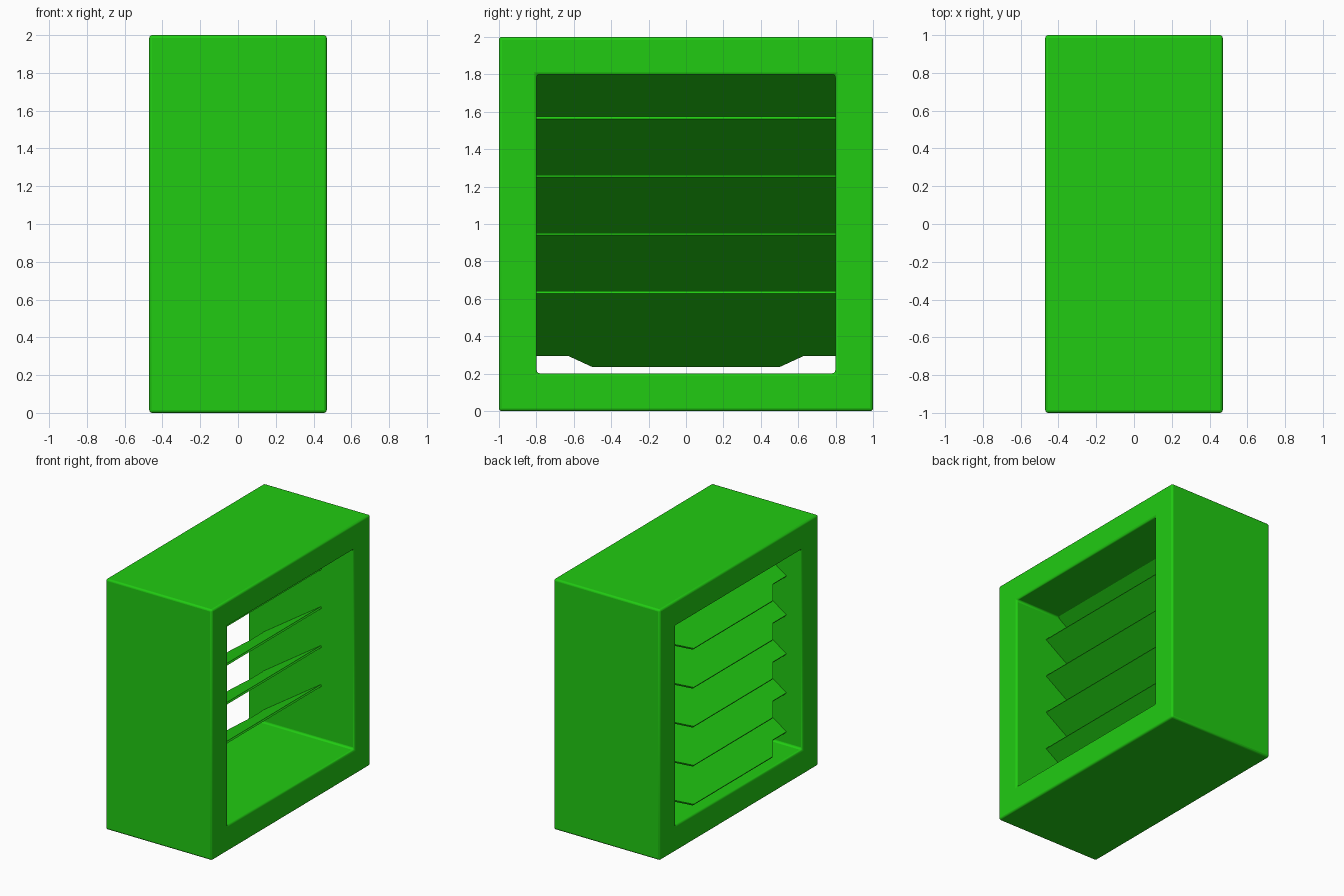
import bpy, bmesh, math
from mathutils import Vector

if "Cube" in bpy.data.objects:
    bpy.data.objects.remove(bpy.data.objects["Cube"])

green = bpy.data.materials.new("green")
green.diffuse_color = (0.015, 0.6, 0.006, 1)
green.use_nodes = True
green.node_tree.nodes["Principled BSDF"].inputs["Base Color"].default_value = green.diffuse_color


def finish(name, bm):
    bmesh.ops.recalc_face_normals(bm, faces=bm.faces)
    mesh = bpy.data.meshes.new(name)
    bm.to_mesh(mesh)
    bm.free()
    obj = bpy.data.objects.new(name, mesh)
    bpy.context.collection.objects.link(obj)
    mesh.materials.append(green)
    return obj


def extrude_ngon(bm, points, offset):
    face = bm.faces.new([bm.verts.new(p) for p in points])
    ext = bmesh.ops.extrude_face_region(bm, geom=[face], use_keep_orig=True)
    verts = [v for v in ext["geom"] if isinstance(v, bmesh.types.BMVert)]
    bmesh.ops.translate(bm, verts=verts, vec=offset)


# Square frame: outer and inner rings at both depths, rounded edges
D = 0.47
bm = bmesh.new()
corners = [(-1, -1), (1, -1), (1, 1), (-1, 1)]
ring = lambda x, r: [bm.verts.new((x, a * r, 1 + b * r)) for a, b in corners]
loops = [ring(-D, 1), ring(D, 1), ring(D, 0.798), ring(-D, 0.798)]
for k in range(4):
    a, b = loops[k], loops[(k + 1) % 4]
    for i in range(4):
        j = (i + 1) % 4
        bm.faces.new((a[i], a[j], b[j], b[i]))
frame = finish("frame", bm)
bevel = frame.modifiers.new("rounded_edges", 'BEVEL')
bevel.width = 0.015
bevel.segments = 3
bevel.limit_method = 'ANGLE'
bpy.context.view_layer.objects.active = frame
frame.select_set(True)
bpy.ops.object.shade_smooth_by_angle(angle=math.radians(35))

# Sloping slats with notched lower corners, stacked upwards
low, high = Vector((-0.41, 0, 0.235)), Vector((0.18, 0, 0.629))
slope = high - low
normal = Vector((-slope.z, 0, slope.x)).normalized()
# outline as (y, fraction along the slope)
half = [(0.5, 0), (0.63, 0.152), (0.8, 0.152), (0.8, 1)]
outline = half + [(-y, t) for y, t in reversed(half)]
bm = bmesh.new()
extrude_ngon(bm, [low + slope * t + Vector((0, y, 0)) for y, t in outline], normal * 0.0145)
slats = finish("slats", bm)
stack = slats.modifiers.new("stack", 'ARRAY')
stack.count = 5
stack.use_relative_offset = False
stack.use_constant_offset = True
stack.constant_offset_displace = (0, 0, 0.311)
